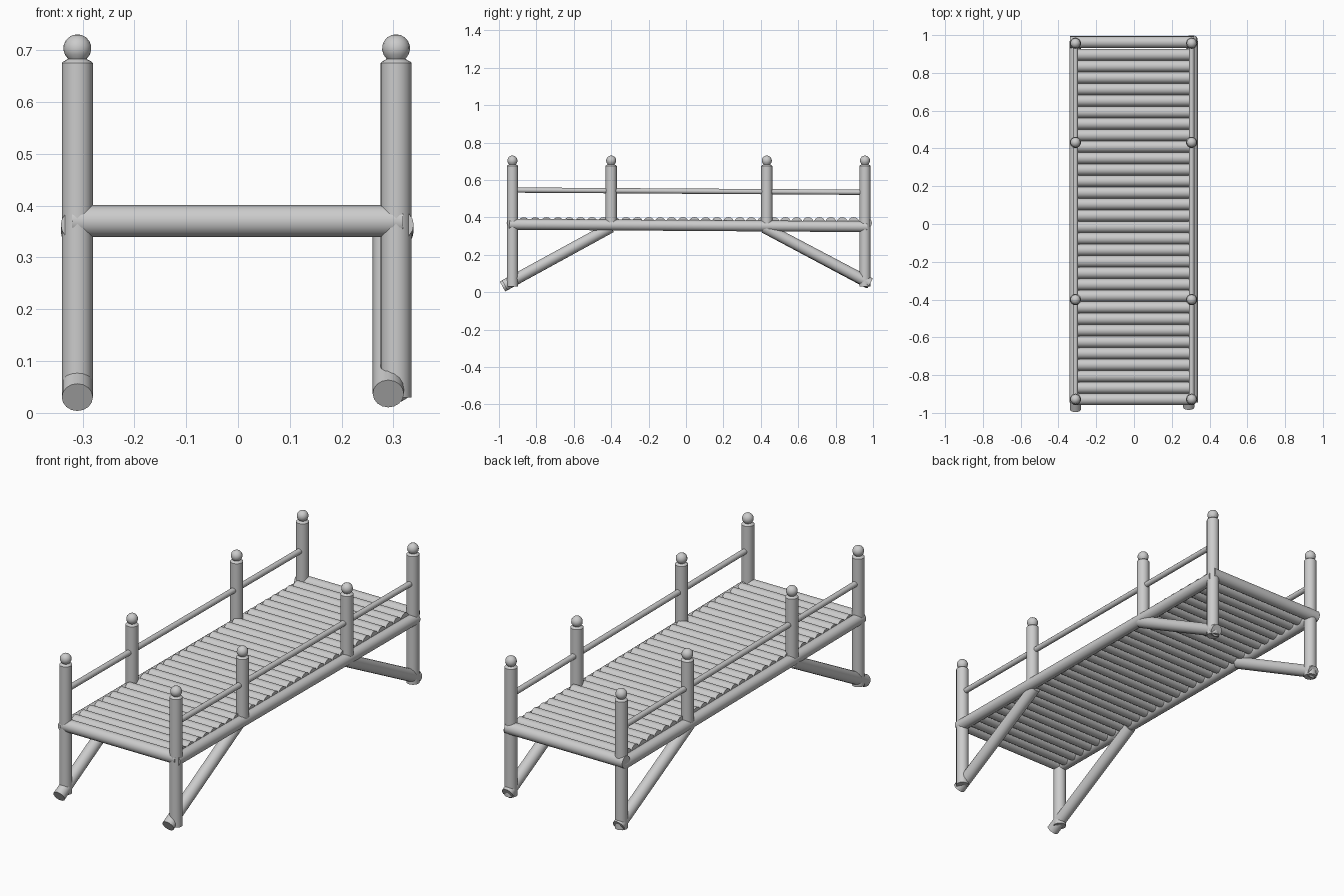
import bpy, bmesh, math
from mathutils import Vector

if "Cube" in bpy.data.objects:
    bpy.data.objects.remove(bpy.data.objects["Cube"])

SIDES = 16


def finish(name, bm):
    bmesh.ops.recalc_face_normals(bm, faces=bm.faces)
    me = bpy.data.meshes.new(name)
    bm.to_mesh(me)
    bm.free()
    ob = bpy.data.objects.new(name, me)
    bpy.context.collection.objects.link(ob)
    bpy.ops.object.select_all(action='DESELECT')
    ob.select_set(True)
    bpy.context.view_layer.objects.active = ob
    bpy.ops.object.shade_smooth_by_angle(angle=math.radians(35))
    return ob


def log(name, a, b, r, sides=SIDES):
    """Round log running from point a to point b."""
    a, b = Vector(a), Vector(b)
    d = b - a
    bm = bmesh.new()
    bmesh.ops.create_cone(bm, cap_ends=True, segments=sides,
                          radius1=r, radius2=r, depth=d.length)
    m = d.to_track_quat('Z', 'Y').to_matrix().to_4x4()
    m.translation = (a + b) / 2
    bm.transform(m)
    return finish(name, bm)


def post(name, x, y, z0):
    """Lathed post with a neck and a ball finial."""
    prof = [(0, z0), (0.03, z0), (0.03, 0.675), (0.027, 0.678), (0.018, 0.683)]
    for i in range(1, 8):
        t = math.pi * (0.24 + 0.76 * i / 7.0)
        prof.append((max(0.027 * math.sin(t), 0), 0.7035 - 0.027 * math.cos(t)))
    bm = bmesh.new()
    vs = [bm.verts.new((x + r, y, z)) for r, z in prof]
    es = [bm.edges.new(p) for p in zip(vs, vs[1:])]
    bmesh.ops.spin(bm, geom=vs + es, cent=(x, y, 0), axis=(0, 0, 1),
                   angle=math.tau, steps=SIDES)
    bmesh.ops.remove_doubles(bm, verts=bm.verts, dist=1e-4)
    return finish(name, bm)


FRONT, BACK = -0.928, 0.957

for side, x in (("left", -0.31), ("right", 0.305)):
    # corner posts reach the ground, middle posts stand on the beam
    for label, y, z0 in (("front", FRONT, 0.03), ("mid_front", -0.40, 0.36),
                         ("mid_back", 0.432, 0.35), ("back", BACK, 0.03)):
        post(f"{side}_{label}_post", x, y, z0)
    # side beam and handrail, sloping slightly to the back
    bx = -0.313 if side == "left" else 0.310
    log(f"{side}_beam", (bx, -0.945, 0.363), (bx, 0.968, 0.350), 0.029)
    log(f"{side}_handrail", (x, FRONT, 0.546), (x, BACK, 0.534), 0.014, 12)

# diagonal braces
log("left_front_brace", (-0.31, -0.981, 0.030), (-0.31, -0.40, 0.348), 0.03)
log("right_front_brace", (0.29, -0.970, 0.037), (0.29, -0.40, 0.348), 0.03)
log("left_back_brace", (-0.31, 0.980, 0.047), (-0.31, 0.42, 0.345), 0.03)
log("right_back_brace", (0.305, 0.985, 0.047), (0.305, 0.42, 0.345), 0.03)

# end cross logs
log("front_cross_log", (-0.32, FRONT, 0.37), (0.318, FRONT, 0.37), 0.031)
log("back_cross_log", (-0.34, BACK + 0.006, 0.37), (0.318, BACK + 0.006, 0.37), 0.031)

# deck of side-by-side logs
N = 31
for i in range(1, N):
    y = FRONT + (BACK - FRONT) * i / N
    log(f"deck_log_{i:02d}", (-0.302, y, 0.37), (0.302, y, 0.37), 0.031)
